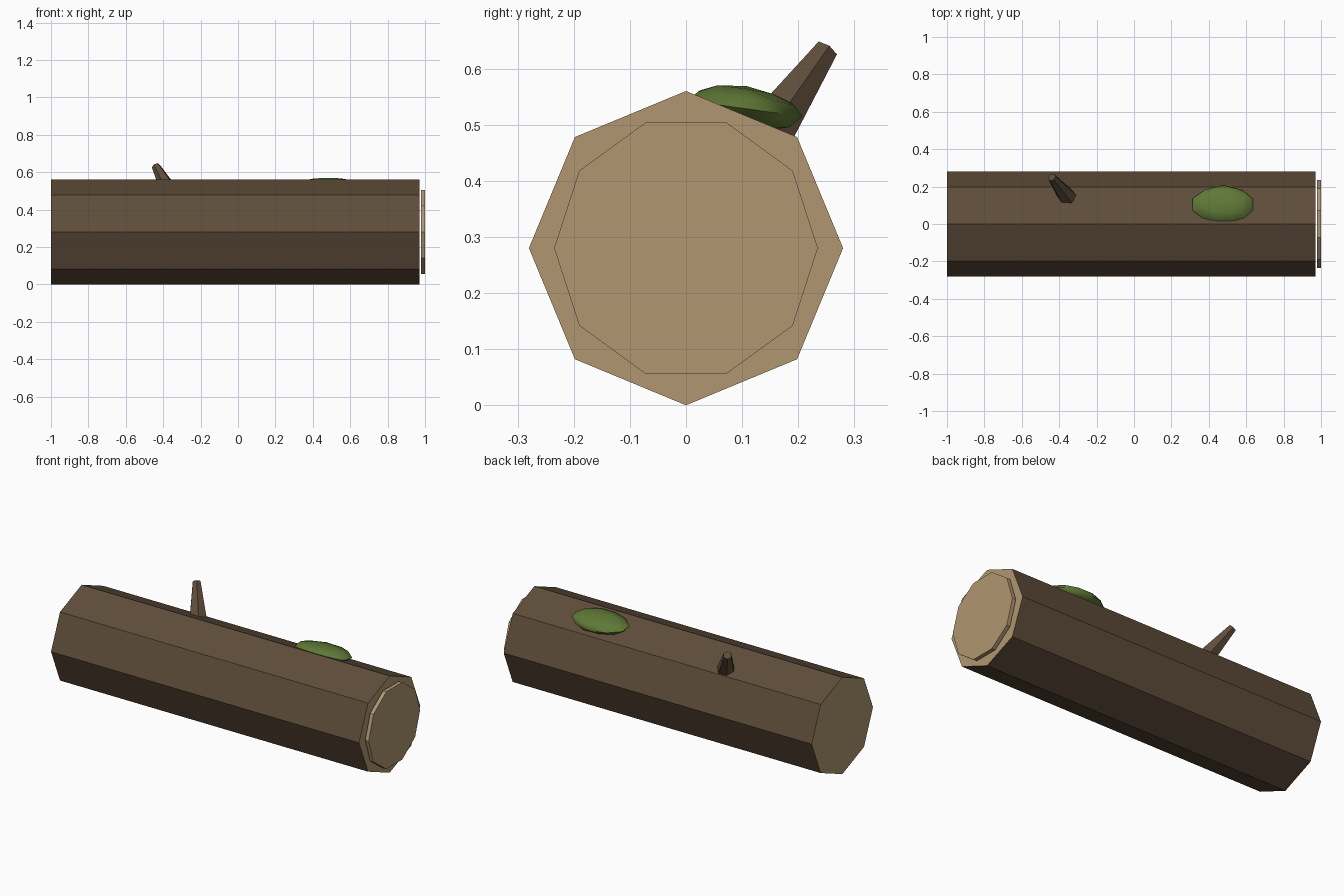
import bpy, bmesh, math
from mathutils import Vector, Matrix, noise

cube = bpy.data.objects.get("Cube")
if cube:
    bpy.data.objects.remove(cube, do_unlink=True)


def material(name, rgb):
    linear = [((c / 255 + 0.055) / 1.055) ** 2.4 for c in rgb] + [1]
    m = bpy.data.materials.new(name)
    m.use_nodes = True
    m.diffuse_color = linear
    m.node_tree.nodes["Principled BSDF"].inputs["Base Color"].default_value = linear
    return m


bark = material("bark_brown", (95, 77, 58))
wood = material("cut_wood_tan", (177, 150, 113))
moss = material("moss_green", (95, 121, 54))


def add_object(name, bm, *mats):
    mesh = bpy.data.meshes.new(name)
    bmesh.ops.recalc_face_normals(bm, faces=bm.faces)
    bm.to_mesh(mesh)
    bm.free()
    for m in mats:
        mesh.materials.append(m)
    ob = bpy.data.objects.new(name, mesh)
    bpy.context.collection.objects.link(ob)
    return ob


def tapered(name, start, end, r1, r2, sides, *mats, turn=0.0):
    """Tapered cylinder running between two points."""
    start, end = Vector(start), Vector(end)
    axis = end - start
    bm = bmesh.new()
    bmesh.ops.create_cone(bm, cap_ends=True, segments=sides, radius1=r1,
                          radius2=r2, depth=axis.length)
    place = (Matrix.Translation((start + end) / 2)
             @ axis.to_track_quat('Z', 'Y').to_matrix().to_4x4()
             @ Matrix.Rotation(turn, 4, 'Z'))
    bmesh.ops.transform(bm, matrix=place, verts=bm.verts)
    return add_object(name, bm, *mats)


# Eight-sided trunk with pale sawn ends
R = 0.28
trunk = tapered("trunk", (-1, 0, R), (0.97, 0, R), R, R, 8, bark, wood)
for face in trunk.data.polygons:
    face.material_index = int(abs(face.normal.x) > 0.9)

# Ten-sided disc standing just off the sawn end, corners pointing sideways
tapered("end_disc", (0.978, 0, R), (1, 0, R), 0.235, 0.235, 10, wood,
        turn=math.pi / 2)

# Broken branch stub, rooted inside the trunk
tip = Vector((-0.44, 0.25, 0.633))
lean = Vector((-0.55, 0.70, 1)).normalized()
tapered("branch_stub", tip - lean * 0.26, tip, 0.058, 0.023, 6, bark)

# Lumpy moss patch draped on the back slope
bm = bmesh.new()
bmesh.ops.create_icosphere(bm, subdivisions=2, radius=1)
for v in bm.verts:
    v.co *= 1 + 0.07 * noise.noise(v.co * 1.7)
place = (Matrix.Translation((0.478, 0.103, 0.529))
         @ Matrix.Rotation(math.radians(-8), 4, 'X')
         @ Matrix.Diagonal((0.172, 0.102, 0.04, 1)))
bmesh.ops.transform(bm, matrix=place, verts=bm.verts)
patch = add_object("moss_patch", bm, moss)
bpy.ops.object.select_all(action='DESELECT')
patch.select_set(True)
bpy.context.view_layer.objects.active = patch
bpy.ops.object.shade_smooth_by_angle(angle=math.radians(40))
